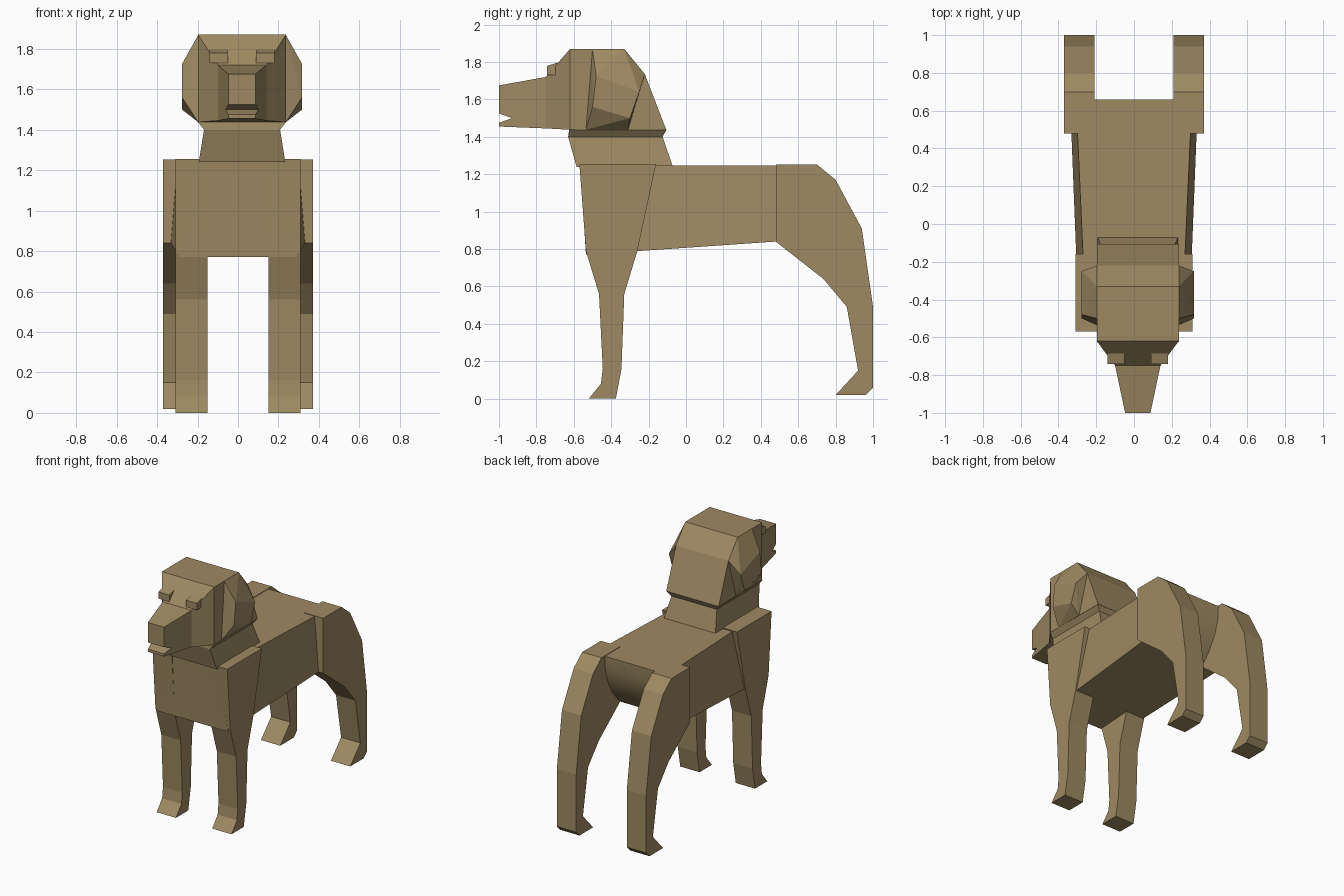
import bpy, bmesh

if "Cube" in bpy.data.objects:
    bpy.data.objects.remove(bpy.data.objects["Cube"])

tan = bpy.data.materials.new("tan coat")
tan.diffuse_color = (0.342, 0.254, 0.122, 1)
tan.use_nodes = True
tan.node_tree.nodes["Principled BSDF"].inputs["Base Color"].default_value = tan.diffuse_color

CX = 0.02  # the head sits slightly off the centre line


def finish(name, bm):
    bmesh.ops.recalc_face_normals(bm, faces=bm.faces)
    me = bpy.data.meshes.new(name)
    bm.to_mesh(me)
    bm.free()
    me.materials.append(tan)
    ob = bpy.data.objects.new(name, me)
    bpy.context.collection.objects.link(ob)
    return ob


def prism(name, profile, left, right):
    """Side profile (y, z) spanned between x = left(y, z) and x = right(y, z)."""
    bm = bmesh.new()
    a = [bm.verts.new((left(y, z), y, z)) for y, z in profile]
    b = [bm.verts.new((right(y, z), y, z)) for y, z in profile]
    bm.faces.new(a)
    bm.faces.new(b[::-1])
    n = len(profile)
    for i in range(n):
        j = (i + 1) % n
        bm.faces.new((a[i], b[i], b[j], a[j]))
    return finish(name, bm)


def sym(name, profile, w, cx=0.0):
    return prism(name, profile, lambda y, z: cx - w(y, z), lambda y, z: cx + w(y, z))


def hull(name, pts):
    bm = bmesh.new()
    for p in pts:
        bm.verts.new(p)
    bmesh.ops.convex_hull(bm, input=bm.verts)
    bmesh.ops.dissolve_limit(bm, angle_limit=0.01, verts=bm.verts, edges=bm.edges)
    return finish(name, bm)


# Body: widens toward the belly and the rump, rounded rump
body = sym("body", [(-0.565, 1.248), (0.66, 1.248), (0.655, 1.14), (0.62, 1.03),
                    (0.56, 0.93), (0.48, 0.84), (-0.535, 0.77)],
           lambda y, z: 0.277 + 0.045 * y + 0.08 * (1.25 - z))
bpy.context.view_layer.objects.active = body
body.select_set(True)
bpy.ops.object.shade_smooth_by_angle(angle=0.6)

# Legs, mirrored left and right
FRONT = [(-0.57, 1.255), (-0.16, 1.255), (-0.26, 0.79), (-0.33, 0.56), (-0.345, 0.16),
         (-0.375, 0), (-0.52, 0), (-0.455, 0.08), (-0.445, 0.16), (-0.465, 0.56), (-0.535, 0.79)]
HIND = [(0.48, 1.252), (0.70, 1.252), (0.80, 1.17), (0.94, 0.91), (1.0, 0.49), (1.0, 0.06),
        (0.96, 0.02), (0.80, 0.02), (0.92, 0.15), (0.86, 0.49), (0.735, 0.64), (0.48, 0.84)]
for side, s in (("left", -1), ("right", 1)):
    for part, prof, x0, x1 in (("front_leg", FRONT, 0.15, 0.31), ("hind_leg", HIND, 0.21, 0.37)):
        prism(f"{part}_{side}", prof, lambda y, z: s * x0, lambda y, z: s * x1)

# Neck and the flare under the head
rings = [(1.24, -0.585, -0.07, 0.214), (1.40, -0.63, -0.125, 0.188), (1.438, -0.625, -0.105, 0.217)]
for name, pair in (("neck", rings[:2]), ("jaw_base", rings[1:])):
    hull(name, [(CX + s * w, y, z) for z, y0, y1, w in pair for y in (y0, y1) for s in (-1, 1)])

# Head block, tapered face and muzzle with open mouth
sym("head", [(-0.62, 1.87), (-0.33, 1.87), (-0.22, 1.735), (-0.105, 1.436), (-0.62, 1.438)],
    lambda y, z: 0.217, CX)
sym("face", [(-0.62, 1.87), (-0.75, 1.72), (-0.75, 1.445), (-0.62, 1.438)],
    lambda y, z: 0.12 + (y + 0.75) / 0.13 * 0.097, CX)
sym("muzzle", [(-0.75, 1.72), (-1, 1.675), (-1, 1.525), (-0.93, 1.50), (-1, 1.475),
               (-1, 1.455), (-0.75, 1.445)],
    lambda y, z: 0.067 + (y + 1) / 0.25 * 0.053, CX)

# Ears and brow ridges, mirrored
ear = [(0.2, -0.50, 1.868), (0.2, -0.33, 1.868), (0.217, -0.50, 1.868), (0.217, -0.33, 1.868),
       (0.217, -0.22, 1.735), (0.217, -0.31, 1.438), (0.217, -0.535, 1.438),
       (0.297, -0.48, 1.725), (0.297, -0.25, 1.64), (0.297, -0.50, 1.56), (0.297, -0.30, 1.50)]
for side, s in (("left", -1), ("right", 1)):
    hull(f"ear_{side}", [(CX + s * x, y, z) for x, y, z in ear])
    prism(f"brow_{side}", [(-0.742, 1.73), (-0.742, 1.78), (-0.685, 1.797), (-0.685, 1.73)],
          lambda y, z: CX + s * 0.07, lambda y, z: CX + s * 0.16)
